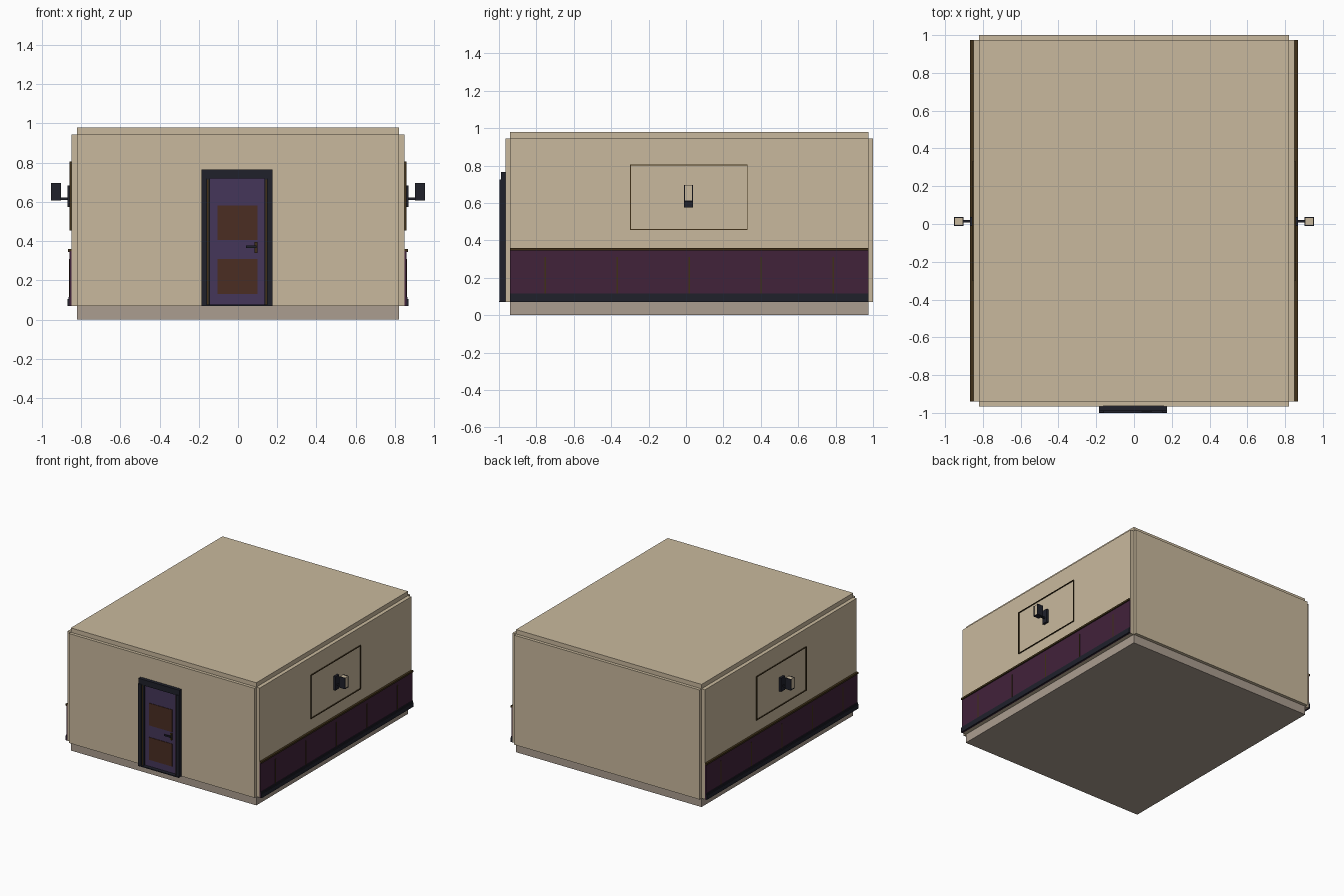
import bpy
import bmesh
from mathutils import Vector

if "Cube" in bpy.data.objects:
    bpy.data.objects.remove(bpy.data.objects["Cube"], do_unlink=True)


def material(name, r, g, b):
    m = bpy.data.materials.new(name)
    m.use_nodes = True
    m.diffuse_color = (r, g, b, 1)
    m.node_tree.nodes["Principled BSDF"].inputs["Base Color"].default_value = (r, g, b, 1)
    return m


BEIGE = material("beige plaster", 0.584, 0.485, 0.337)
STONE = material("grey stone", 0.407, 0.337, 0.279)
PLUM = material("plum panelling", 0.053, 0.016, 0.042)
VIOLET = material("violet paint", 0.060, 0.037, 0.102)
BROWN = material("brown wood", 0.069, 0.026, 0.016)
DARK = material("dark metal", 0.014, 0.015, 0.024)
BRONZE = material("bronze trim", 0.05, 0.03, 0.009)


def boxes(name, mat, *bounds, mirror=False):
    """One object from boxes given as (x range), (y range), (z range)."""
    bm = bmesh.new()
    for axes in bounds:
        lo = Vector([a[0] for a in axes])
        hi = Vector([a[1] for a in axes])
        for v in bmesh.ops.create_cube(bm, size=1)["verts"]:
            v.co = (lo + hi) / 2 + v.co * (hi - lo)
    mesh = bpy.data.meshes.new(name)
    bm.to_mesh(mesh)
    bm.free()
    mesh.materials.append(mat)
    obj = bpy.data.objects.new(name, mesh)
    bpy.context.collection.objects.link(obj)
    if mirror:
        obj.modifiers.new("Mirror", 'MIRROR')
    return obj


# Shell: floor, roof and thin walls with notched corners
WX, Y0, Y1 = 0.82, -0.94, 0.975
MID = (Y0 + Y1) / 2
BASE, TOP = 0.07, 0.945
FRONT = (-0.965, Y0)
boxes("floor", STONE, ((-WX, WX), (Y0, Y1), (0, BASE)))
boxes("roof", BEIGE, ((-WX, WX), (Y0, Y1), (TOP, 0.98)))
boxes("back_wall", BEIGE, ((-WX, WX), (Y1, 1.0), (BASE, TOP)))
boxes("side_walls", BEIGE, ((WX, 0.85), (Y0, Y1), (BASE, TOP)), mirror=True)
DL, DR = -0.165, 0.16
boxes("front_wall", BEIGE,
      ((-WX, DL), FRONT, (BASE, TOP)), ((DR, WX), FRONT, (BASE, TOP)))
boxes("wall_over_door", BEIGE, ((DL, DR), (-0.963, Y0), (0.74, TOP)))

# Wainscot on both sides
LEN = (Y0, Y1)
boxes("wainscot_panel", PLUM, ((0.85, 0.858), LEN, (BASE, 0.35)), mirror=True)
boxes("chair_rail", BRONZE, ((0.85, 0.867), LEN, (0.346, 0.36)), mirror=True)
boxes("baseboard", DARK, ((0.85, 0.868), LEN, (BASE, 0.105)),
      ((0.85, 0.863), LEN, (0.105, 0.116)), mirror=True)
boxes("wainscot_battens", BRONZE,
      *[((0.85, 0.861), (MID + i * 0.385 - 0.004, MID + i * 0.385 + 0.004), (0.116, 0.31))
        for i in range(-2, 3)], mirror=True)

# Rectangular wall moulding
A, B, LOW, HIGH, T = -0.30, 0.33, 0.455, 0.805, 0.005
OUT = (0.85, 0.858)
boxes("wall_moulding", BRONZE,
      (OUT, (A, B), (LOW, LOW + T)), (OUT, (A, B), (HIGH - T, HIGH)),
      (OUT, (A, A + T), (LOW, HIGH)), (OUT, (B - T, B), (LOW, HIGH)), mirror=True)

# Wall lamps
LY = (-0.01, 0.037)
boxes("lamp_bracket", DARK,
      ((0.85, 0.868), LY, (0.575, 0.685)),
      ((0.868, 0.905), (0.008, 0.02), (0.61, 0.622)), mirror=True)
boxes("lamp_shade", BEIGE, ((0.905, 0.95), (-0.005, 0.032), (0.612, 0.695)), mirror=True)
boxes("lamp_side_plates", DARK,
      ((0.902, 0.953), (LY[0], -0.005), (0.61, 0.697)),
      ((0.902, 0.953), (0.032, LY[1]), (0.61, 0.697)),
      ((0.902, 0.953), LY, (0.608, 0.613)), mirror=True)

# Door frame: stepped jambs, header and threshold
CX, HALF = -0.005, 0.181
jambs, strips = [], []
for s in (-1, 1):
    def span(a, b):
        return tuple(sorted((CX + s * a, CX + s * b)))
    jambs += [(span(0.155, HALF), (-0.997, Y0), (BASE, 0.725)),
              (span(0.139, 0.155), (-0.983, Y0), (BASE, 0.725))]
    strips.append((span(0.145, 0.153), (-0.987, -0.98), (BASE, 0.715)))
boxes("door_frame", DARK, *jambs,
      ((CX - HALF, CX + HALF), (-0.99, Y0), (0.72, 0.766)),
      ((CX - HALF, CX + HALF), (-1.0, Y0), (BASE, 0.077)))
boxes("door_frame_strips", BRONZE, *strips)

# Door leaf with two panels
boxes("door_leaf", VIOLET, ((CX - 0.139, CX + 0.139), (-0.97, Y0), (0.077, 0.72)))
PX = (-0.105, 0.10)
boxes("door_panels", BROWN,
      (PX, (-0.974, -0.968), (0.405, 0.583)), (PX, (-0.974, -0.968), (0.13, 0.31)))

# Door handle
boxes("handle_plate", BRONZE, ((0.083, 0.099), (-0.978, -0.968), (0.34, 0.395)))
boxes("handle_lever", DARK,
      ((0.04, 0.095), (-0.992, -0.985), (0.366, 0.378)),
      ((0.084, 0.095), (-0.987, -0.97), (0.366, 0.378)))
